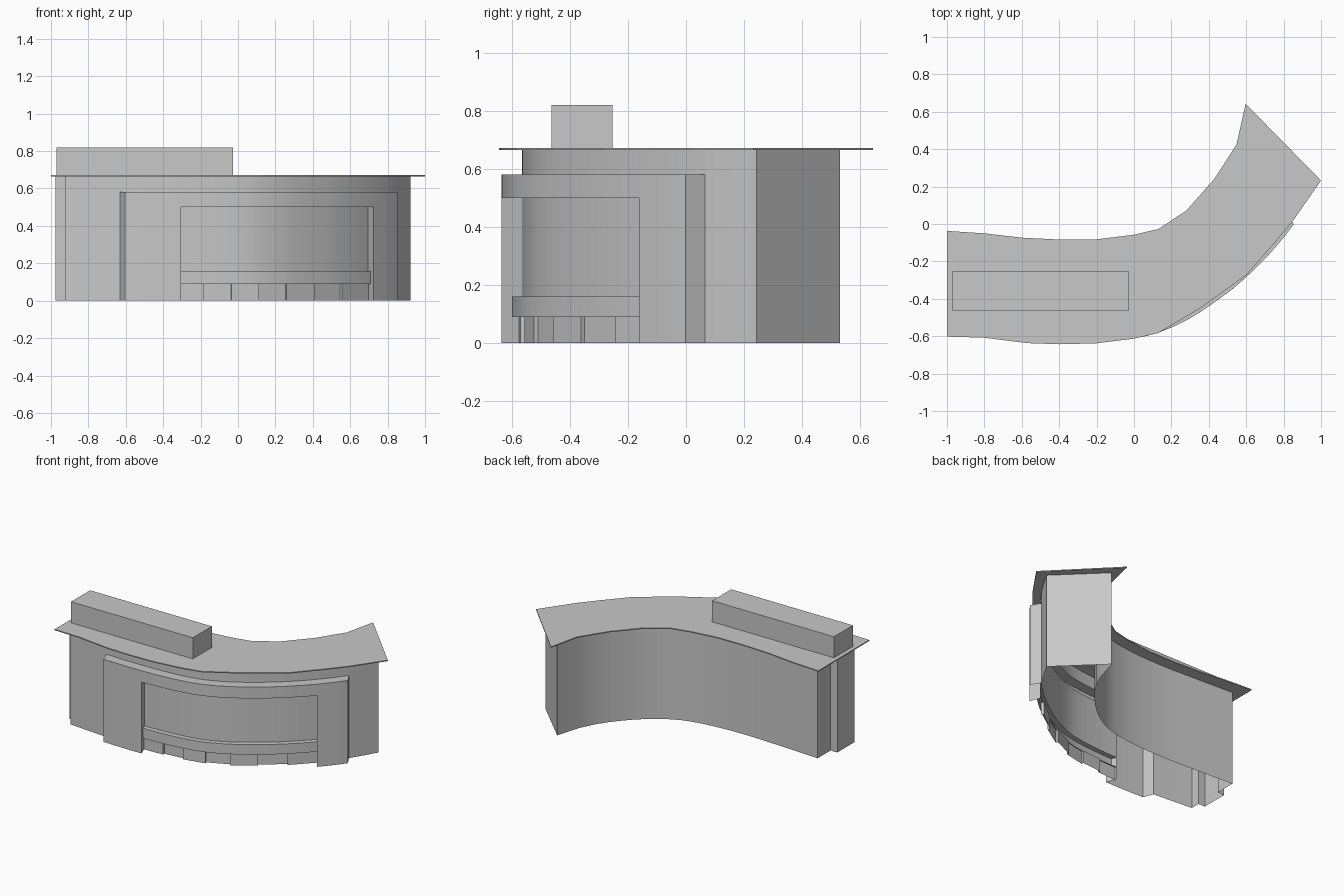
import bpy, bmesh, math
from mathutils import Vector

cube = bpy.data.objects.get("Cube")
if cube:
    bpy.data.objects.remove(cube)

mat = bpy.data.materials.new("plain grey")
mat.use_nodes = True
GREY = (0.58, 0.58, 0.58, 1)
mat.diffuse_color = GREY
mat.node_tree.nodes["Principled BSDF"].inputs["Base Color"].default_value = GREY

# Plan curves: front wall, back wall, worktop edges
FRONT = [(-.925, -.535), (-.75, -.55), (-.6, -.56), (-.4, -.565), (-.2, -.56), (0, -.54), (.12, -.51),
         (.27, -.44), (.45, -.318), (.55, -.235), (.68, -.105), (.805, .05), (.922, .242)]
BACK = [(-.925, -.138), (-.6, -.155), (-.4, -.163), (-.2, -.16), (0, -.138), (.15, -.095),
        (.32, .015), (.49, .2), (.58, .365), (.628, .53)]
TOP_BACK = [(-1, -.037), (-.8, -.05), (-.6, -.073), (-.4, -.083), (-.2, -.082), (0, -.057),
            (.13, -.027), (.28, .072), (.43, .242), (.548, .425), (.597, .643)]
TOP_FRONT = [(-1, -.602), (-.8, -.608), (-.57, -.637), (-.4, -.643), (-.2, -.638), (0, -.613),
             (.13, -.583), (.35, -.453), (.6, -.273), (.75, -.103), (.85, .017), (1, .232)]
BODY_TOP, PANEL_TOP, OPEN_TOP = .665, .58, .5
LEDGE_LOW, LEDGE_TOP = .09, .16
DEPTH = .07
PANEL, PANEL_FACE = (-.63, .815), (-.6, .797)    # panel at the wall, and its raised face
RECESS, OPEN = (-.33, .695), (-.305, .672)       # recess at the wall, and its mouth


def height(pts, x):
    """Smooth interpolation of y through points ordered by x."""
    i = max(k for k in range(len(pts) - 1) if k == 0 or pts[k][0] <= x)

    def slope(k):
        a, b = pts[max(k - 1, 0)], pts[min(k + 1, len(pts) - 1)]
        return (b[1] - a[1]) / (b[0] - a[0])
    (x0, y0), (x1, y1) = pts[i], pts[i + 1]
    h = x1 - x0
    t = (x - x0) / h
    return (y0 * (1 + 2 * t) * (1 - t) ** 2 + slope(i) * h * t * (1 - t) ** 2
            + y1 * t * t * (3 - 2 * t) - slope(i + 1) * h * t * t * (1 - t))


def point(x, off=0.0, pts=FRONT):
    """Point on a plan curve, pushed outwards to the front by off."""
    e = .001
    d = Vector((2 * e, height(pts, x + e) - height(pts, x - e))).normalized()
    return Vector((x + d.y * off, height(pts, x) - d.x * off))


def run(x0, x1, off=0.0, pts=FRONT, n=30):
    return [point(x0 + (x1 - x0) * i / n, off, pts) for i in range(n + 1)]


def wall(bm, path, z0, z1):
    for a, b in zip(path, path[1:]):
        bm.faces.new([bm.verts.new((p.x, p.y, z)) for p, z in ((a, z0), (b, z0), (b, z1), (a, z1))])


def shelf(bm, inner, outer, z, up=True):
    for i in range(len(inner) - 1):
        loop = [outer[i], outer[i + 1], inner[i + 1], inner[i]]
        bm.faces.new([bm.verts.new((p.x, p.y, z)) for p in (loop if up else loop[::-1])])


def finish(bm, name, smooth=True):
    bmesh.ops.remove_doubles(bm, verts=bm.verts, dist=.0002)
    mesh = bpy.data.meshes.new(name)
    bm.to_mesh(mesh)
    bm.free()
    mesh.materials.append(mat)
    obj = bpy.data.objects.new(name, mesh)
    bpy.context.collection.objects.link(obj)
    if smooth:
        bpy.ops.object.select_all(action='DESELECT')
        obj.select_set(True)
        bpy.context.view_layer.objects.active = obj
        bpy.ops.object.shade_smooth_by_angle(angle=math.radians(30))


def slab(name, outline, z0, z1):
    bm = bmesh.new()
    face = bm.faces.new([bm.verts.new((x, y, z0)) for x, y in outline])
    ext = bmesh.ops.extrude_face_region(bm, geom=[face], use_keep_orig=True)
    for v in ext["geom"]:
        if isinstance(v, bmesh.types.BMVert):
            v.co.z = z1
    bmesh.ops.recalc_face_normals(bm, faces=bm.faces)
    finish(bm, name, False)


# Hollow counter body with a stepped left end, open underneath and behind the panel
bm = bmesh.new()
wall(bm, run(FRONT[0][0], PANEL[0]), 0, BODY_TOP)
wall(bm, run(PANEL[1], FRONT[-1][0]), 0, BODY_TOP)
wall(bm, run(*PANEL), PANEL_TOP, BODY_TOP)
wall(bm, run(BACK[-1][0], BACK[0][0], 0, BACK), 0, BODY_TOP)
wall(bm, [Vector(FRONT[-1]), Vector(BACK[-1])], 0, BODY_TOP)
end = FRONT[0][0]
step = [(end, -.28), (-.977, -.28), (-.977, -.47), (end, -.47)]
wall(bm, [Vector(p) for p in [BACK[0], *step, FRONT[0]]], 0, BODY_TOP)
finish(bm, "counter_body")

# Raised front panel with a wide opening
bm = bmesh.new()
wall(bm, run(PANEL_FACE[0], OPEN[0], DEPTH), 0, PANEL_TOP)
wall(bm, run(OPEN[1], PANEL_FACE[1], DEPTH), 0, PANEL_TOP)
wall(bm, run(*OPEN, DEPTH), OPEN_TOP, PANEL_TOP)
wall(bm, [point(PANEL[0]), point(PANEL_FACE[0], DEPTH)], 0, PANEL_TOP)
wall(bm, [point(PANEL_FACE[1], DEPTH), point(PANEL[1])], 0, PANEL_TOP)
wall(bm, [point(OPEN[0], DEPTH), point(RECESS[0])], 0, OPEN_TOP)
wall(bm, [point(RECESS[1]), point(OPEN[1], DEPTH)], 0, OPEN_TOP)
shelf(bm, run(*PANEL), run(*PANEL_FACE, DEPTH), PANEL_TOP)
shelf(bm, run(*RECESS), run(*OPEN, DEPTH), OPEN_TOP, False)
finish(bm, "front_panel")

# Curved wall at the back of the recess
bm = bmesh.new()
wall(bm, run(*RECESS), LEDGE_TOP, OPEN_TOP)
finish(bm, "recess_wall")

# Low ledge inside the recess
bm = bmesh.new()
inner = run(*RECESS)
outer = run((RECESS[0] + OPEN[0]) / 2, (RECESS[1] + OPEN[1]) / 2, DEPTH / 2)
wall(bm, outer, LEDGE_LOW, LEDGE_TOP)
shelf(bm, inner, outer, LEDGE_TOP)
shelf(bm, inner, outer, LEDGE_LOW, False)
finish(bm, "ledge")

# Stepped kick boards under the ledge
bm = bmesh.new()
path, boards = [], 7
for i in range(boards):
    for k in (i, i + 1):
        path.append(point(RECESS[0] + (RECESS[1] - RECESS[0]) * k / boards, -.005 if i % 2 else .01))
wall(bm, path, 0, LEDGE_LOW)
finish(bm, "kick_boards", False)

# Worktop and the raised box on it
slab("worktop", TOP_FRONT + TOP_BACK[::-1], BODY_TOP, .672)
slab("raised_box", [(-.97, -.463), (-.026, -.463), (-.026, -.253), (-.97, -.253)], .672, .82)
